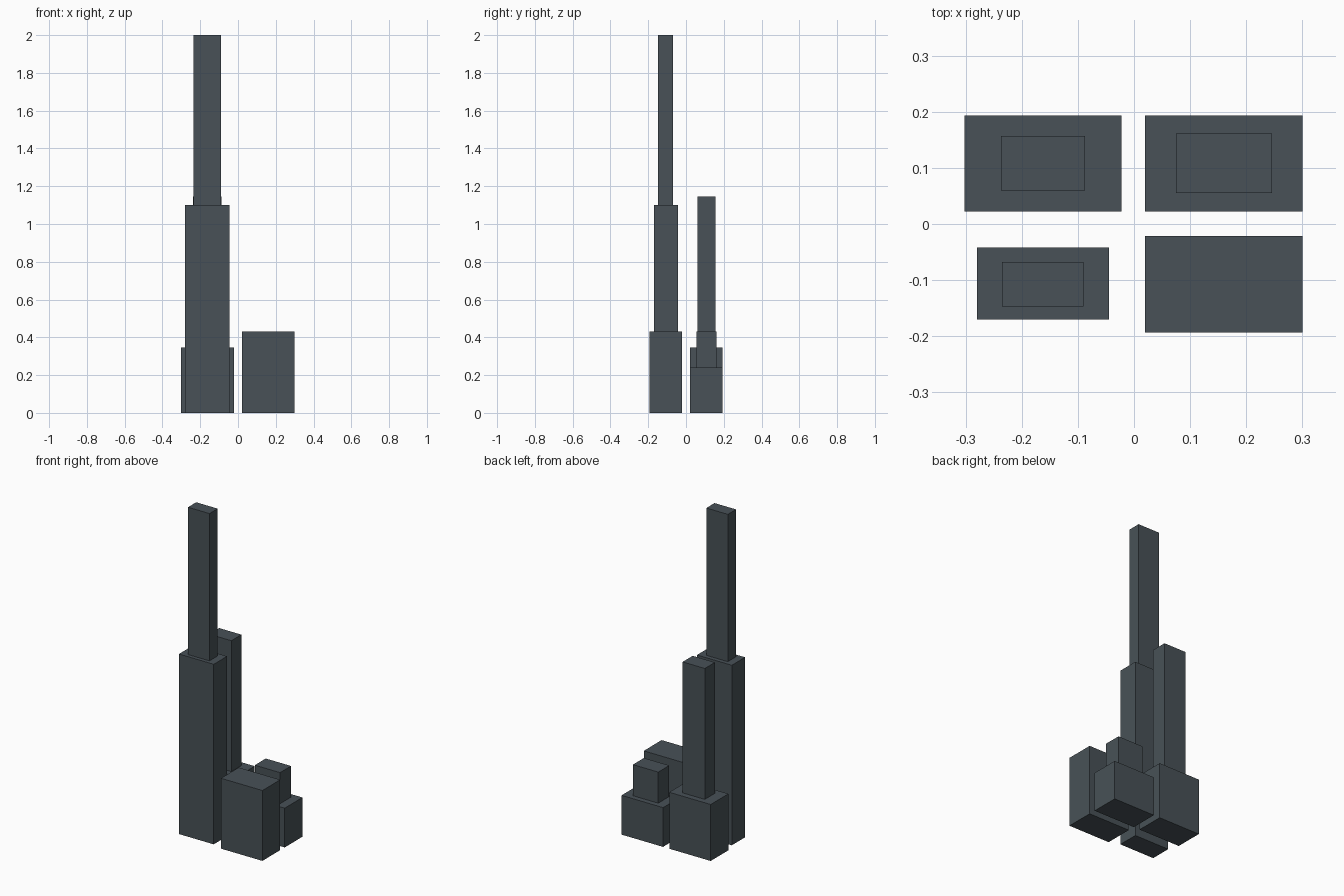
import bpy
import bmesh

cube = bpy.data.objects.get("Cube")
if cube:
    bpy.data.objects.remove(cube, do_unlink=True)

# One dark slate colour for every block
slate = bpy.data.materials.new("dark_slate")
slate.use_nodes = True
colour = (0.065, 0.083, 0.095, 1.0)
slate.diffuse_color = colour
slate.node_tree.nodes["Principled BSDF"].inputs["Base Color"].default_value = colour


def block(name, x, y, z):
    """Box spanning the given (low, high) ranges."""
    mesh = bpy.data.meshes.new(name)
    bm = bmesh.new()
    bmesh.ops.create_cube(bm, size=1)
    for v in bm.verts:
        for axis, (low, high) in enumerate((x, y, z)):
            v.co[axis] = low if v.co[axis] < 0 else high
    bm.to_mesh(mesh)
    bm.free()
    mesh.materials.append(slate)
    obj = bpy.data.objects.new(name, mesh)
    bpy.context.collection.objects.link(obj)
    return obj


# Tall stepped tower, front right
block("tall_tower_base", (-0.28, -0.045), (-0.17, -0.042), (0, 1.10))
block("tall_tower_shaft", (-0.235, -0.09), (-0.147, -0.068), (1.10, 2.0))

# Medium tower on a podium, back right
block("medium_tower_podium", (-0.302, -0.022), (0.022, 0.193), (0, 0.345))
block("medium_tower_shaft", (-0.237, -0.087), (0.06, 0.157), (0.345, 1.145))

# Low stepped block, back left
block("low_block_podium", (0.02, 0.30), (0.022, 0.193), (0, 0.24))
block("low_block_top", (0.075, 0.246), (0.055, 0.161), (0.24, 0.43))

# Plain block, front left
block("plain_block", (0.02, 0.30), (-0.193, -0.021), (0, 0.43))
